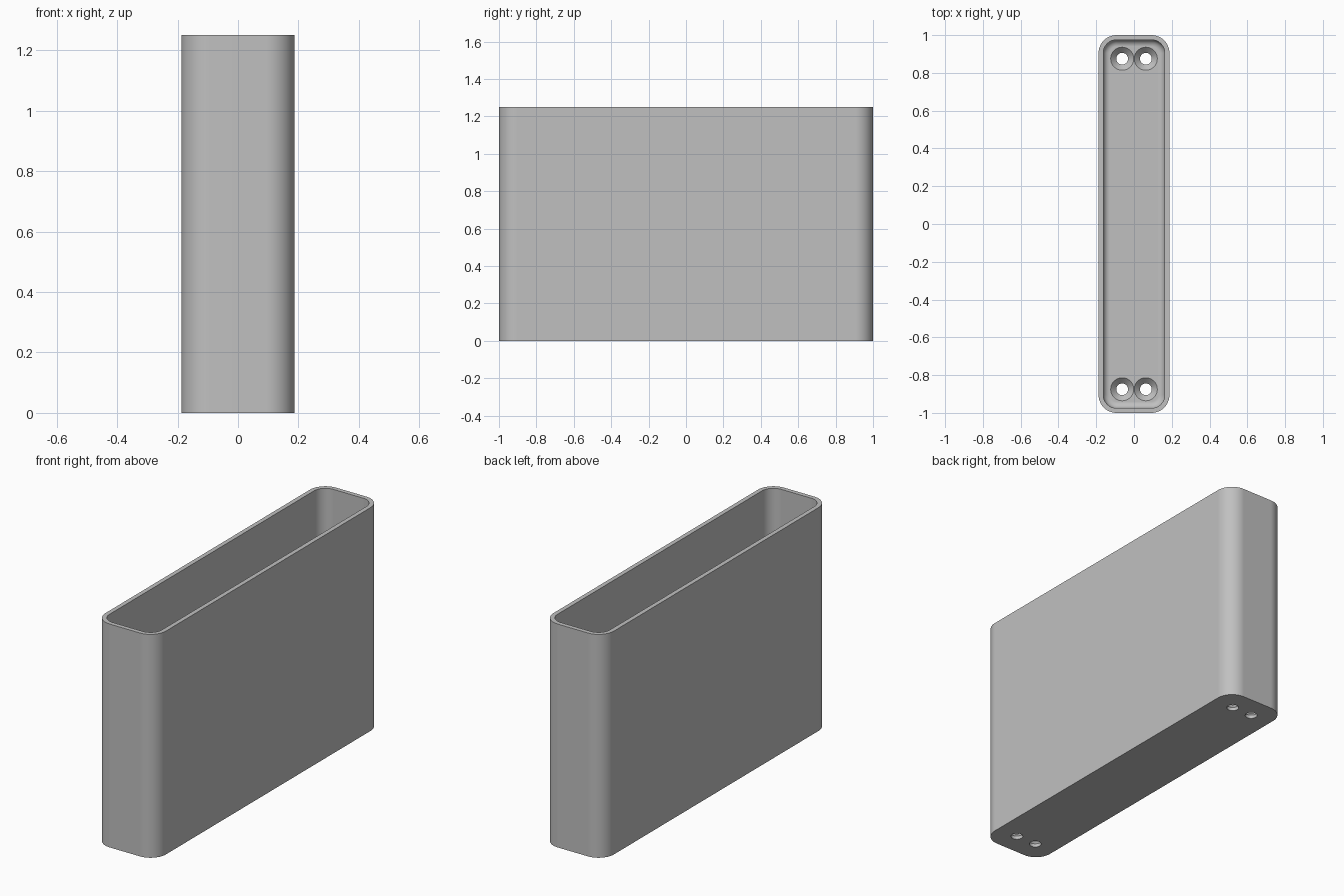
import bpy, bmesh
from math import pi, cos, sin

if "Cube" in bpy.data.objects:
    bpy.data.objects.remove(bpy.data.objects["Cube"])

HALF_X, HALF_Y, HEIGHT = 0.1875, 1.0, 1.25
WALL, FLOOR, CORNER, FILLET = 0.025, 0.05, 0.095, 0.035

grey = bpy.data.materials.new("plain grey")
grey.use_nodes = True
grey.diffuse_color = (0.53, 0.53, 0.53, 1)
grey.node_tree.nodes["Principled BSDF"].inputs["Base Color"].default_value = grey.diffuse_color


def rounded_ring(bm, inset, z, steps=12):
    """Loop of vertices around a rounded rectangle inset from the outside."""
    r = CORNER - inset
    verts = []
    for i, (sx, sy) in enumerate([(1, 1), (-1, 1), (-1, -1), (1, -1)]):
        for k in range(steps + 1):
            a = (i + k / steps) * pi / 2
            verts.append(bm.verts.new((sx * (HALF_X - CORNER) + r * cos(a),
                                       sy * (HALF_Y - CORNER) + r * sin(a), z)))
    return verts


def circle_ring(bm, x, y, r, z, steps=40):
    return [bm.verts.new((x + r * cos(2 * pi * k / steps),
                          y + r * sin(2 * pi * k / steps), z)) for k in range(steps)]


def skin(bm, rings):
    """Join successive loops with quads and cap both ends."""
    for a, b in zip(rings, rings[1:]):
        for k in range(len(a)):
            j = (k + 1) % len(a)
            bm.faces.new((a[k], a[j], b[j], b[k]))
    bm.faces.new(rings[0][::-1])
    bm.faces.new(rings[-1])


def make_object(name, bm):
    bmesh.ops.recalc_face_normals(bm, faces=bm.faces)
    mesh = bpy.data.meshes.new(name)
    bm.to_mesh(mesh)
    bm.free()
    mesh.materials.append(grey)
    obj = bpy.data.objects.new(name, mesh)
    bpy.context.collection.objects.link(obj)
    return obj


# Open-topped box with a filleted inner floor
bm = bmesh.new()
rings = [rounded_ring(bm, 0, 0), rounded_ring(bm, 0, HEIGHT), rounded_ring(bm, WALL, HEIGHT)]
for k in range(9):
    a = k / 8 * pi / 2
    rings.append(rounded_ring(bm, WALL + FILLET * (1 - cos(a)),
                              FLOOR + FILLET * (1 - sin(a))))
skin(bm, rings)
box = make_object("open_box", bm)

# Countersunk screw holes, a pair at each end
bm = bmesh.new()
for x in (-0.0625, 0.0625):
    for y in (-0.875, 0.875):
        profile = [(0.031, -0.05), (0.031, 0.019), (0.061, FLOOR), (0.061, FLOOR + 0.05)]
        skin(bm, [circle_ring(bm, x, y, r, z) for r, z in profile])
cutter = make_object("screw_hole_cutter", bm)
cutter.hide_render = True

bpy.ops.object.select_all(action="DESELECT")
bpy.context.view_layer.objects.active = box
box.select_set(True)
cut = box.modifiers.new("screw_holes", "BOOLEAN")
cut.operation, cut.solver, cut.object = "DIFFERENCE", "EXACT", cutter
bpy.ops.object.modifier_apply(modifier=cut.name)
bpy.data.objects.remove(cutter)

# Smooth corners, crisp edges, flat broad faces
bpy.ops.object.shade_smooth_by_angle(angle=pi / 6)
flat = box.modifiers.new("even_normals", "WEIGHTED_NORMAL")
flat.keep_sharp = True
